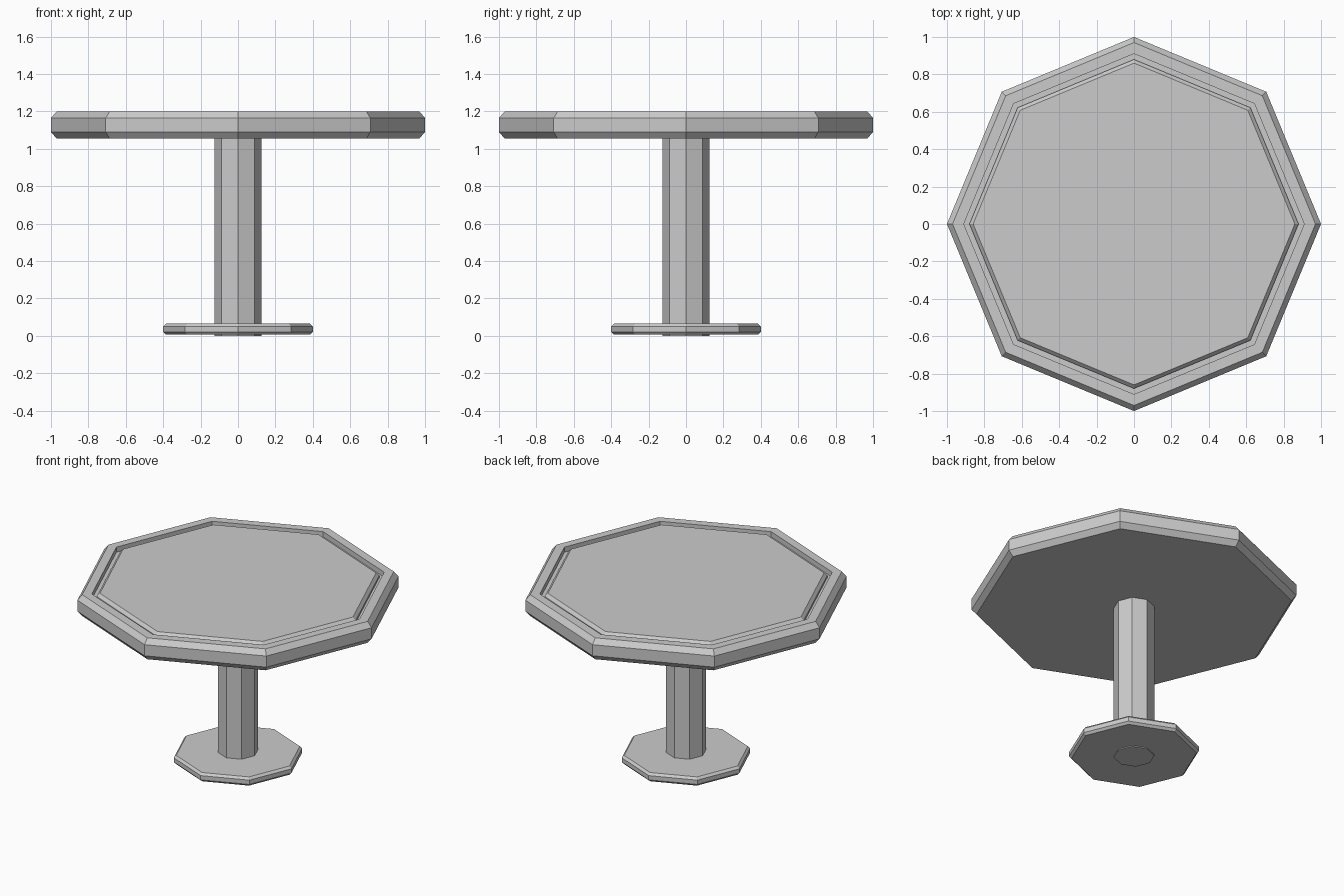
import bpy, bmesh, math

if "Cube" in bpy.data.objects:
    bpy.data.objects.remove(bpy.data.objects["Cube"])

SIDES = 8

def lathe(name, profile):
    """Eight-sided solid from (radius, z) rings, bottom to top, capped at both ends."""
    bm = bmesh.new()
    rings = []
    for r, z in profile:
        rings.append([bm.verts.new((r * math.cos(2 * math.pi * i / SIDES),
                                    r * math.sin(2 * math.pi * i / SIDES), z))
                      for i in range(SIDES)])
    for a, b in zip(rings, rings[1:]):
        for i in range(SIDES):
            j = (i + 1) % SIDES
            bm.faces.new((a[i], a[j], b[j], b[i]))
    bm.faces.new(rings[0][::-1])
    bm.faces.new(rings[-1])
    mesh = bpy.data.meshes.new(name)
    bm.to_mesh(mesh)
    bm.free()
    obj = bpy.data.objects.new(name, mesh)
    bpy.context.collection.objects.link(obj)
    return obj

# Foot plate with chamfered rim
lathe("foot_plate", [(0.385, 0.006), (0.4, 0.021), (0.4, 0.05), (0.385, 0.065)])

# Central column, reaching just below the foot plate
lathe("column", [(0.125, 0.0), (0.125, 1.06)])

# Table top: chamfered rim, a groove, then a chamfered inner panel flush with the rim
lathe("table_top", [(0.97, 1.055), (1.0, 1.09), (1.0, 1.165), (0.97, 1.2),
                    (0.91, 1.2), (0.91, 1.165), (0.88, 1.165),
                    (0.88, 1.18), (0.86, 1.2)])
